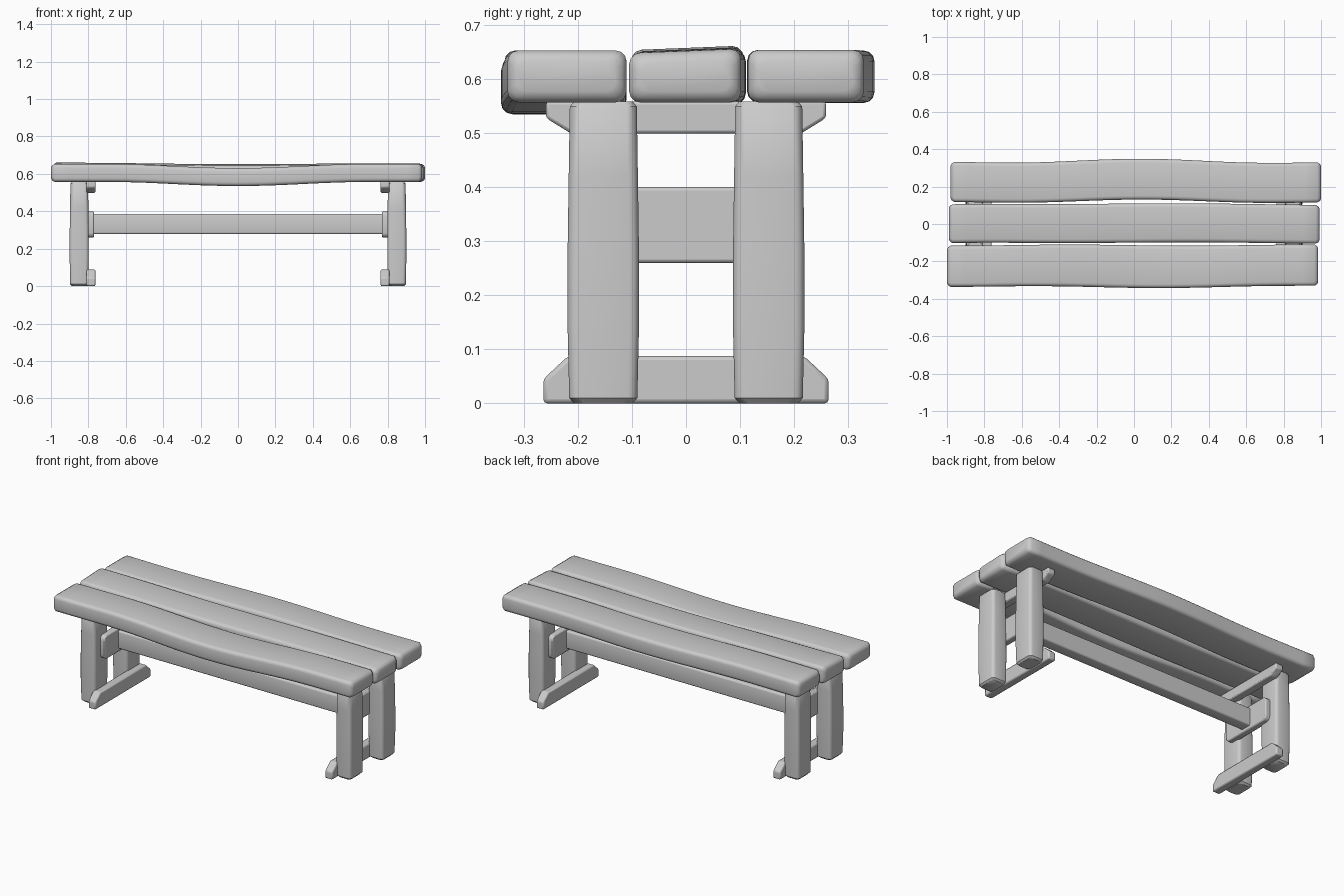
import bpy, bmesh, math

if "Cube" in bpy.data.objects:
    bpy.data.objects.remove(bpy.data.objects["Cube"])


def finish(name, bm, bevel=0.0):
    bmesh.ops.recalc_face_normals(bm, faces=bm.faces[:])
    me = bpy.data.meshes.new(name)
    bm.to_mesh(me)
    bm.free()
    ob = bpy.data.objects.new(name, me)
    bpy.context.collection.objects.link(ob)
    if bevel:
        m = ob.modifiers.new("soft_edges", 'BEVEL')
        m.width, m.segments = bevel, 2
    bpy.ops.object.select_all(action='DESELECT')
    ob.select_set(True)
    bpy.context.view_layer.objects.active = ob
    bpy.ops.object.shade_smooth_by_angle(angle=math.radians(40))
    return ob


def loft(bm, rings):
    rows = [[bm.verts.new(p) for p in r] for r in rings]
    n = len(rows[0])
    for a, b in zip(rows, rows[1:]):
        for i in range(n):
            bm.faces.new((a[i], a[(i + 1) % n], b[(i + 1) % n], b[i]))
    bm.faces.new(rows[0])
    bm.faces.new(rows[-1])


def rounded(y0, y1, z0, z1, r, inset=0.0, steps=3):
    """Rounded rectangle in the y-z plane."""
    y0, y1, z0, z1 = y0 + inset, y1 - inset, z0 + inset, z1 - inset
    pts = []
    for k, (cy, cz) in enumerate([(y1 - r, z1 - r), (y0 + r, z1 - r), (y0 + r, z0 + r), (y1 - r, z0 + r)]):
        for s in range(steps + 1):
            a = math.pi / 2 * (k + s / steps)
            pts.append((cy + r * math.cos(a), cz + r * math.sin(a)))
    return pts


def plank(name, xa, xb, ya, yb, bow_a, bow_b, z0, z1, sag, tilt=0.0, lift=0.0):
    """Hand-hewn plank: sides bow in y, the middle sags in z."""
    bm = bmesh.new()
    n = 28
    xs = [(xa, 0.02), (xa + 0.006, 0.008)]
    xs += [(xa + 0.02 + (xb - xa - 0.04) * i / n, 0) for i in range(n + 1)]
    xs += [(xb - 0.006, 0.008), (xb, 0.02)]
    rings = []
    for x, inset in xs:
        t = 0.5 * (1 + math.cos(math.pi * min(1, abs(x) / 0.7)))   # 1 mid, 0 ends
        wave = 0.003 * math.sin(5 * x + 9 * ya)
        y0, y1 = ya + bow_a * t + wave, yb + bow_b * t + wave
        up = max(0, -x) ** 2 * lift
        sec = rounded(y0, y1, z0, z1, 0.02, inset)
        rings.append([(x, y, z - sag * t + (tilt * (y - y0) + up if z > (z0 + z1) / 2 else 0))
                      for y, z in sec])
    loft(bm, rings)
    finish(name, bm)


def slab(name, outline, x0, x1, bevel):
    """Outline in y-z extruded between x0 and x1."""
    bm = bmesh.new()
    loft(bm, [[(x, y, z) for y, z in outline] for x in (x0, x1)])
    finish(name, bm, bevel)


# seat planks
plank("front_seat_plank", -1.0, 0.985, -0.333, -0.113, -0.008, 0.0, 0.557, 0.653, 0.022)
plank("middle_seat_plank", -0.99, 0.992, -0.103, 0.104, 0.006, 0.008, 0.557, 0.648, 0.004, 0.04, 0.006)
plank("back_seat_plank", -0.98, 1.0, 0.116, 0.33, 0.012, 0.016, 0.557, 0.654, 0.001)

for s, side in ((-1, "left"), (1, "right")):
    # legs, slightly tapered
    for f, pos in ((-1, "front"), (1, "back")):
        bm = bmesh.new()
        rings = []
        for z, g in ((0, 0.012), (0.01, 0.003), (0.14, 0), (0.28, 0.0), (0.42, 0.002), (0.549, 0.004), (0.559, 0.012)):
            sec = rounded(0.087, 0.219, 0.798, 0.9, 0.018, g)
            rings.append([(s * x, f * y, z) for y, x in sec])
        loft(bm, rings)
        finish(f"{side}_{pos}_leg", bm)
    # foot rail with chamfered upper ends
    slab(f"{side}_foot_rail", [(-0.264, 0), (0.264, 0), (0.264, 0.045), (0.218, 0.088),
                               (-0.218, 0.088), (-0.264, 0.045)], s * 0.762, s * 0.81, 0.008)
    # seat support rail with chamfered lower ends
    slab(f"{side}_top_rail", [(-0.259, 0.559), (-0.259, 0.528), (-0.212, 0.499),
                              (0.212, 0.499), (0.259, 0.528), (0.259, 0.559)], s * 0.762, s * 0.81, 0.006)
    # middle cross rail
    slab(f"{side}_middle_rail", rounded(-0.165, 0.165, 0.26, 0.4, 0.025), s * 0.77, s * 0.81, 0.006)

# long stretcher
slab("stretcher", rounded(-0.035, 0.035, 0.278, 0.386, 0.01), -0.785, 0.785, 0.0)
